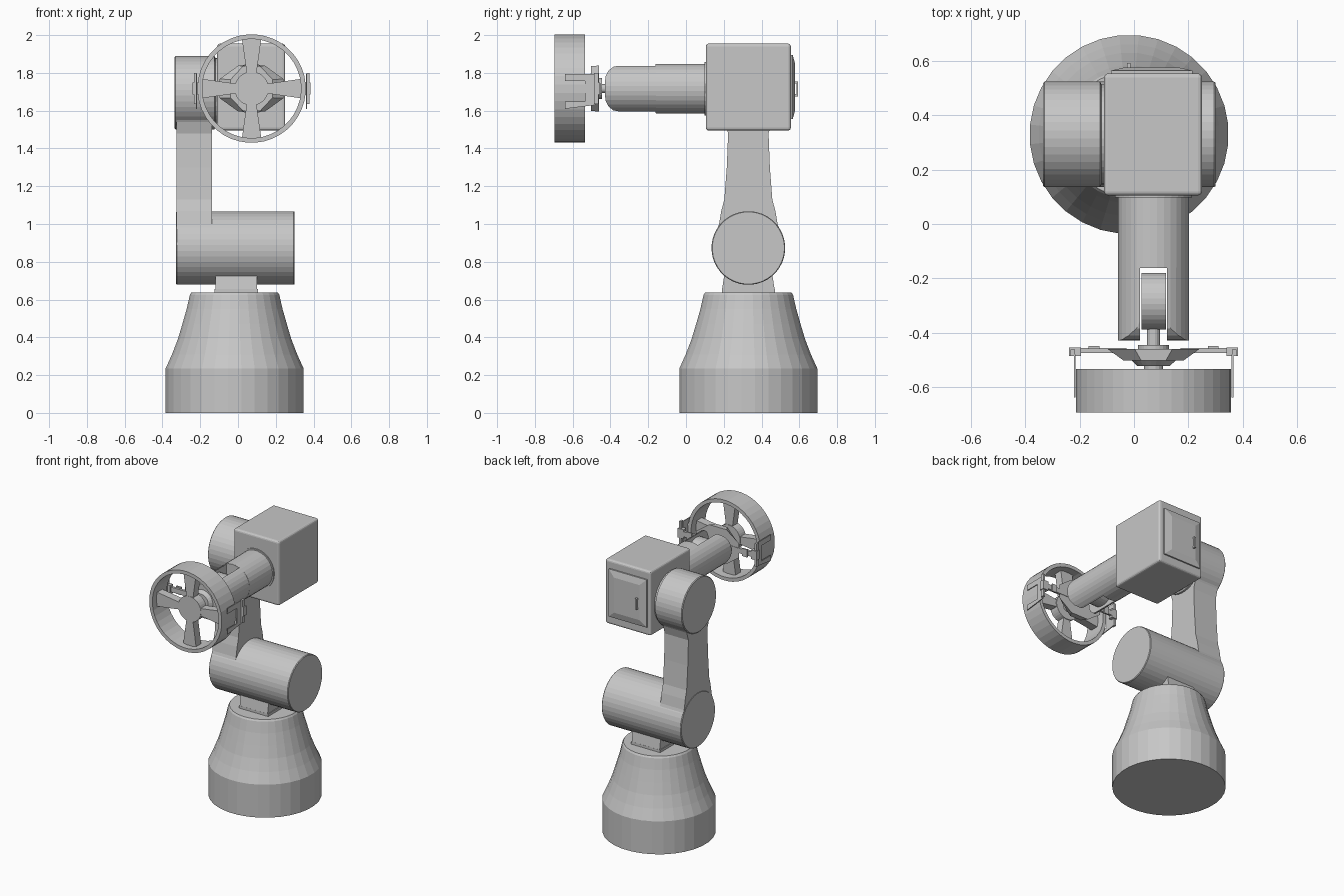
import bpy, bmesh, math
from mathutils import Vector

if "Cube" in bpy.data.objects:
    bpy.data.objects.remove(bpy.data.objects["Cube"])

grey = bpy.data.materials.new("machine_grey")
grey.diffuse_color = (0.57, 0.57, 0.57, 1)
grey.use_nodes = True
grey.node_tree.nodes["Principled BSDF"].inputs["Base Color"].default_value = grey.diffuse_color


def finish(name, bm):
    bmesh.ops.recalc_face_normals(bm, faces=bm.faces)
    me = bpy.data.meshes.new(name)
    bm.to_mesh(me)
    bm.free()
    me.materials.append(grey)
    ob = bpy.data.objects.new(name, me)
    bpy.context.collection.objects.link(ob)
    return ob


def place(axis, u, v, t):
    return Vector({"x": (t, u, v), "y": (u, t, v), "z": (u, v, t)}[axis])


def skin(name, loops, closed=False):
    """Join point loops with quads; cap the ends, or close into a ring."""
    bm = bmesh.new()
    rows = [[bm.verts.new(p) for p in loop] for loop in loops]
    n = len(rows[0])
    pairs = list(zip(rows, rows[1:])) + ([(rows[-1], rows[0])] if closed else [])
    for a, b in pairs:
        for i in range(n):
            j = (i + 1) % n
            bm.faces.new((a[i], a[j], b[j], b[i]))
    if not closed:
        bm.faces.new(rows[0])
        bm.faces.new(rows[-1])
    return finish(name, bm)


def lathe(name, axis, c, prof, n=32, closed=False):
    """Revolve (radius, position) pairs about an axis through c."""
    ang = [2 * math.pi * (i + 0.5) / n for i in range(n)]
    return skin(name, [[place(axis, c[0] + r * math.cos(a), c[1] + r * math.sin(a), t)
                        for a in ang] for r, t in prof], closed)


def prism(name, axis, pts, a, b, pts2=None):
    return skin(name, [[place(axis, u, v, a) for u, v in pts],
                       [place(axis, u, v, b) for u, v in (pts2 or pts)]])


def rect(u0, u1, v0, v1):
    return [(u0, v0), (u1, v0), (u1, v1), (u0, v1)]


def box(name, x, y, z, bevel=0):
    ob = prism(name, "z", rect(*x, *y), *z)
    if bevel:
        m = ob.modifiers.new("bevel", "BEVEL")
        m.width, m.segments = bevel, 3
    return ob


def boolean(ob, cutter, op):
    m = ob.modifiers.new(op.lower(), "BOOLEAN")
    m.operation, m.object, m.solver = op, cutter, "EXACT"
    bpy.context.view_layer.objects.active = ob
    bpy.ops.object.modifier_apply(modifier=m.name)
    bpy.data.objects.remove(cutter)


# Pedestal
lathe("base", "z", (-0.018, 0.33),
      [(0.367, 0), (0.367, 0.235), (0.333, 0.31), (0.302, 0.39), (0.278, 0.47),
       (0.255, 0.55), (0.238, 0.625), (0.23, 0.637)])
box("neck_plate", (-0.125, 0.105), (0.19, 0.47), (0.63, 0.655))
prism("shoulder_neck", "x", [(0.19, 0.65), (0.47, 0.65), (0.457, 0.73), (0.445, 0.82),
                             (0.215, 0.82), (0.203, 0.73)], -0.12, 0.10)

# Shoulder drum and upright arm
Y = 0.33
lathe("shoulder_drum", "x", (Y, 0.873), [(0.195, -0.14), (0.195, 0.295), (0.191, 0.30)], 40)
lathe("arm_lower_joint", "x", (Y, 0.873), [(0.19, -0.327), (0.195, -0.322), (0.195, -0.135)], 40)
half = [(0.89, 0.194), (1.0, 0.155), (1.07, 0.143), (1.13, 0.127), (1.3, 0.114),
        (1.48, 0.107), (1.54, 0.125), (1.6, 0.158), (1.69, 0.19)]
prism("upright_arm", "x", [(Y + w, z) for z, w in half] + [(Y - w, z) for z, w in half[::-1]],
      -0.325, -0.138)
lathe("elbow_drum", "x", (Y, 1.695),
      [(0.19, -0.335), (0.195, -0.33), (0.195, -0.125), (0.185, -0.12), (0.185, -0.10)], 40)

# Elbow housing with rear hatch and handle
box("elbow_housing", (-0.11, 0.25), (0.105, 0.555), (1.495, 1.955), 0.015)
prism("rear_hatch", "y", rect(-0.085, 0.215, 1.555, 1.895), 0.55, 0.565)
prism("rear_hatch_panel", "y", rect(-0.085, 0.215, 1.555, 1.895), 0.565, 0.577,
      rect(-0.035, 0.165, 1.60, 1.85))
box("handle_grip", (-0.025, -0.012), (0.585, 0.593), (1.675, 1.755))
for z in (1.675, 1.743):
    box("handle_post", (-0.025, -0.012), (0.57, 0.59), (z, z + 0.012))

# Forearm with forked end
C = (0.072, 1.717)
lathe("forearm_collar", "y", C, [(0.142, 0.12), (0.142, 0.098)])
lathe("forearm", "y", C, [(0.132, 0.11), (0.132, -0.16)])
fork = lathe("forearm_fork", "y", C, [(0.131, -0.15), (0.131, -0.45)])
side = [(-0.43, 0.03), (-0.425, 0.065), (-0.41, 0.095), (-0.385, 0.115), (-0.34, 0.124),
        (-0.24, 0.122), (-0.165, 0.13), (-0.10, 0.14)]
outline = [(y, C[1] + h) for y, h in side] + [(y, C[1] - h) for y, h in side[::-1]]
boolean(fork, prism("fork_outline", "x", outline, -0.2, 0.3), "INTERSECT")
boolean(fork, box("fork_slot", (0.022, 0.122), (-0.6, -0.162), (1.4, 2.0)), "DIFFERENCE")

# Wrist
lathe("wrist_knuckle", "x", (-0.285, C[1]), [(0.105, 0.027), (0.105, 0.117)])
lathe("wrist_shaft", "y", C, [(0.024, -0.37), (0.024, -0.47)], 16)
lathe("wrist_flange", "y", C, [(0.057, -0.445), (0.057, -0.462)], 24)

# Gripper body
corner = [(0.17, -0.05), (0.17, 0.05), (0.07, 0.122), (-0.07, 0.122),
          (-0.17, 0.05), (-0.17, -0.05), (-0.07, -0.122), (0.07, -0.122)]
prism("gripper_body", "y", [(C[0] + u, C[1] + v) for u, v in corner], -0.46, -0.503,
      [(C[0] + u * 0.65, C[1] + v * 0.97) for u, v in corner])
lathe("gripper_hub", "y", C, [(0.085, -0.50), (0.06, -0.524)], 24)
lathe("wheel_axle", "y", C, [(0.035, -0.52), (0.035, -0.60)], 16)

# Gripper arms and forked fingers, one on each side
for s, side_name in ((-1, "left"), (1, "right")):
    def xs(a, b):
        return sorted((C[0] + s * a, C[0] + s * b))
    box(side_name + "_rail", xs(0.10, 0.30), (-0.475, -0.457), (1.70, 1.735))
    box(side_name + "_rail_clip", xs(0.20, 0.24), (-0.46, -0.45), (1.69, 1.745))
    box(side_name + "_end_block", xs(0.268, 0.312), (-0.487, -0.455), (1.685, 1.75))
    box(side_name + "_end_bracket", xs(0.290, 0.306), (-0.487, -0.462), (1.635, 1.80))
    finger = [(-0.48, 1.63), (-0.64, 1.61), (-0.64, 1.648), (-0.535, 1.648), (-0.535, 1.757),
              (-0.64, 1.757), (-0.64, 1.795), (-0.48, 1.795)]
    prism(side_name + "_finger", "x", finger, *xs(0.288, 0.294))

# Spoked wheel
lathe("wheel_rim", "y", C, [(0.287, -0.695), (0.287, -0.535), (0.262, -0.535), (0.262, -0.695)],
      40, closed=True)
lathe("wheel_hub", "y", C, [(0.09, -0.65), (0.09, -0.585)])
for k in range(4):
    a = k * math.pi / 2
    trap = [(0.07, -0.024), (0.268, -0.052), (0.268, 0.052), (0.07, 0.024)]
    prism("wheel_spoke", "y", [(C[0] + u * math.cos(a) - v * math.sin(a),
                                C[1] + u * math.sin(a) + v * math.cos(a)) for u, v in trap],
          -0.648, -0.59)
